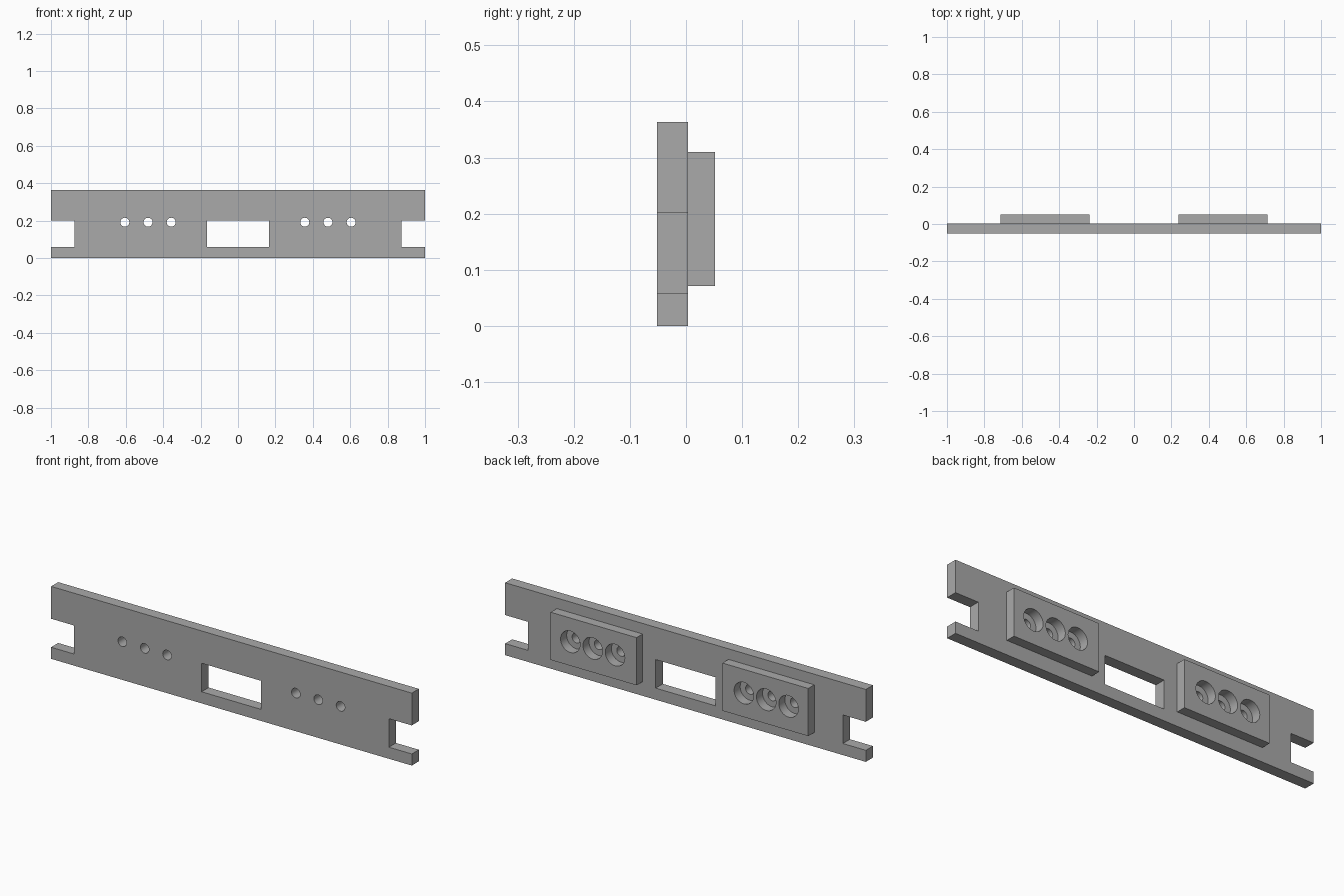
import bpy
import math

cube = bpy.data.objects.get("Cube")
if cube:
    bpy.data.objects.remove(cube, do_unlink=True)

GREY = (0.4, 0.4, 0.4, 1)
grey = bpy.data.materials.new("plain grey")
grey.use_nodes = True
grey.diffuse_color = GREY
grey.node_tree.nodes["Principled BSDF"].inputs["Base Color"].default_value = GREY

FRONT, BACK, PAD_BACK = -0.052, 0.004, 0.052
HOLE_Z = 0.191


def box(name, x, y, z):
    """Box spanning the given (low, high) ranges."""
    ranges = (x, y, z)
    bpy.ops.mesh.primitive_cube_add(size=1, location=[sum(r) / 2 for r in ranges])
    ob = bpy.context.object
    ob.name = name
    ob.scale = [r[1] - r[0] for r in ranges]
    bpy.ops.object.transform_apply(location=False, rotation=False)
    ob.data.materials.append(grey)
    return ob


def drill(name, x, radius, y):
    """Round cutter along y."""
    bpy.ops.mesh.primitive_cylinder_add(
        vertices=32, radius=radius, depth=y[1] - y[0],
        location=(x, sum(y) / 2, HOLE_Z), rotation=(math.pi / 2, 0, 0))
    ob = bpy.context.object
    ob.name = name
    ob.data.materials.append(grey)
    return ob


def cut(target, cutters):
    """Subtract the cutters, apply, and remove them."""
    for cutter in cutters:
        cutter.hide_render = True
        mod = target.modifiers.new("cut", 'BOOLEAN')
        mod.operation = 'DIFFERENCE'
        mod.solver = 'EXACT'
        mod.object = cutter
        bpy.ops.object.select_all(action='DESELECT')
        target.select_set(True)
        bpy.context.view_layer.objects.active = target
        bpy.ops.object.modifier_apply(modifier=mod.name)
        bpy.data.objects.remove(cutter, do_unlink=True)
    bpy.ops.object.shade_smooth_by_angle(angle=math.radians(30))


# Long plate with a centre window, end notches and screw holes
through = (FRONT - 0.1, PAD_BACK + 0.1)
slot_z = (0.058, 0.201)
plate = box("plate", (-1, 1), (FRONT, BACK), (0, 0.363))
hole_xs = [side * (0.481 + step * 0.124) for side in (-1, 1) for step in (-1, 0, 1)]
cutters = [box("slot_cutter", x, through, slot_z)
           for x in ((-0.165, 0.165), (-1.1, -0.873), (0.873, 1.1))]
cutters += [drill("hole_cutter", x, 0.024, through) for x in hole_xs]
cut(plate, cutters)

# Raised pads on the back, each with three screw-head recesses
for name, side in (("left_pad", 1), ("right_pad", -1)):
    pad = box(name, sorted((side * 0.238, side * 0.714)), (BACK, PAD_BACK), (0.071, 0.31))
    cut(pad, [drill("recess_cutter", x, 0.054, through)
              for x in hole_xs if x * side > 0])
